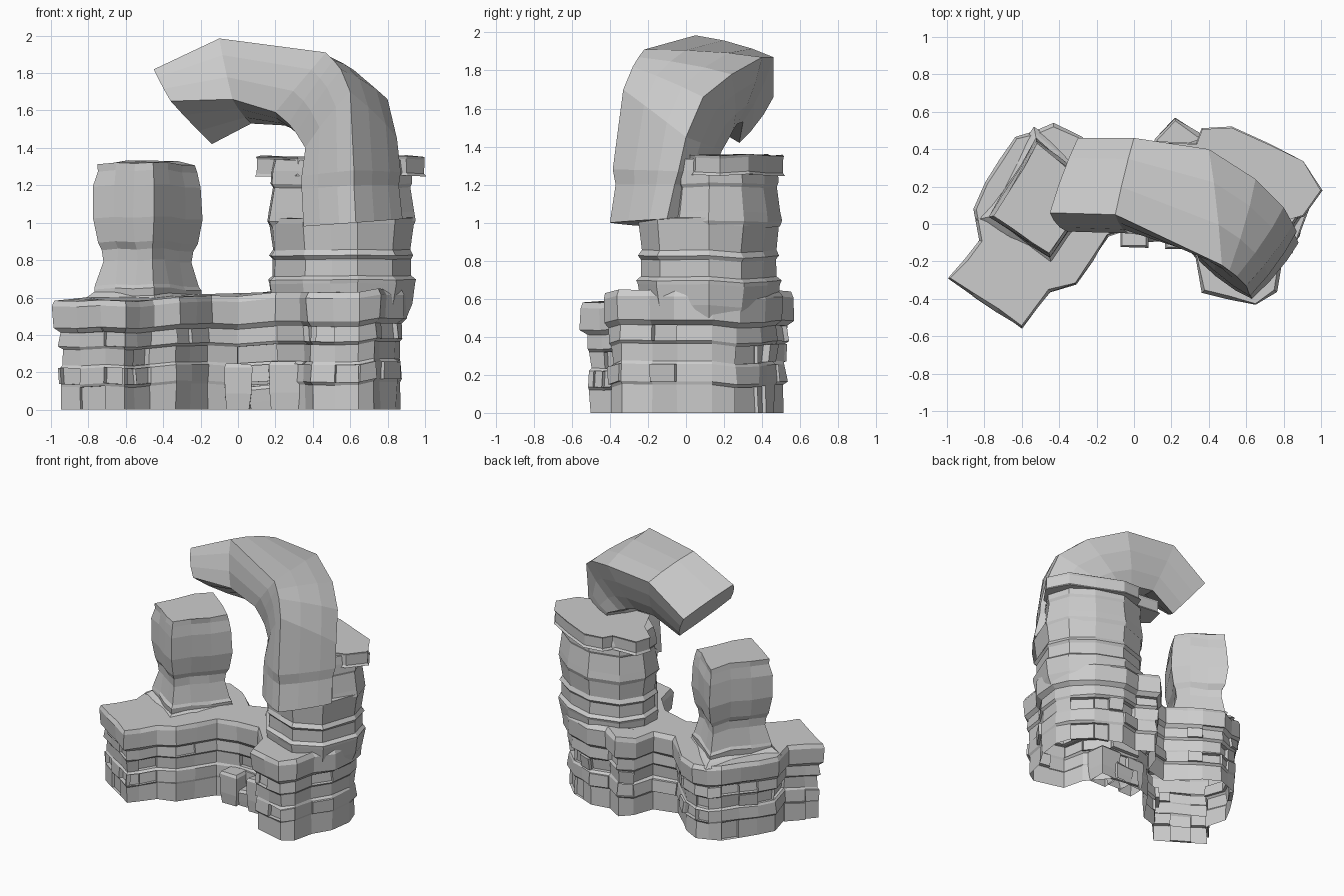
import bpy
import bmesh
import random
from mathutils import Vector

if "Cube" in bpy.data.objects:
    bpy.data.objects.remove(bpy.data.objects["Cube"], do_unlink=True)

stone = bpy.data.materials.new("grey stone")
stone.use_nodes = True
colour = (0.6, 0.6, 0.6, 1)
stone.diffuse_color = colour
stone.node_tree.nodes["Principled BSDF"].inputs["Base Color"].default_value = colour


def finish(name, bm):
    """Turn a bmesh into a flat shaded stone object."""
    mesh = bpy.data.meshes.new(name)
    bm.to_mesh(mesh)
    bm.free()
    mesh.materials.append(stone)
    bpy.context.collection.objects.link(bpy.data.objects.new(name, mesh))


def loft(bm, rings, bottom):
    """Bridge counterclockwise rings, close the top and maybe the bottom; return sides."""
    loops = [[bm.verts.new(p) for p in ring] for ring in rings]
    sides = []
    for low, high in zip(loops, loops[1:]):
        for i in range(len(low)):
            j = (i + 1) % len(low)
            sides.append(bm.faces.new((low[i], low[j], high[j], high[i])))
    if bottom:
        bm.faces.new(loops[0][::-1])
    bm.faces.new(loops[-1])
    return sides


def split(points, step):
    """Cut every edge of a closed outline into pieces of about the given step."""
    out = []
    for a, b in zip(points, points[1:] + points[:1]):
        a, b = Vector(a), Vector(b)
        n = max(1, round((b - a).length / step))
        out += [a.lerp(b, k / n) for k in range(n)]
    return out


def outward(plan):
    """Mitred outward direction at each point of a counterclockwise outline."""
    result = []
    for i, p in enumerate(plan):
        before = (p - plan[i - 1]).normalized()
        after = (plan[(i + 1) % len(plan)] - p).normalized()
        along = (before + after).normalized()
        result.append(Vector((along.y, -along.x)) / max(0.6, along.dot(before)))
    return result


def level(p):
    return 1


def strata(name, outline, layers, step=0.14, rough=0.01, blocks=0.0, seed=1,
           bottom=False, rise=level):
    """Stack an outline through (height, outward offset) layers, then push blocks in or out."""
    rng = random.Random(seed)
    plan = split(outline, step)
    normals = outward(plan)
    wobble = [rng.uniform(-rough, rough) for _ in plan]
    rings = []
    for z, offset in layers:
        ring = []
        for p, n, w in zip(plan, normals, wobble):
            q = p + n * (offset + rng.uniform(-rough, rough) / 2)
            ring.append((q.x, q.y, z * rise(q) + w if z > 0 else 0))
        rings.append(ring)
    bm = bmesh.new()
    sides = loft(bm, rings, bottom)
    bm.normal_update()
    chosen = [f for f in sides if f.calc_area() > 0.005
              and f.calc_center_median().z < 0.46 and rng.random() < blocks]
    if chosen:
        for f in bmesh.ops.extrude_discrete_faces(bm, faces=chosen)["faces"]:
            shift = f.normal * rng.choice((-0.03, -0.02, 0.015, 0.02))
            shift.z = 0
            for v in f.verts:
                v.co += shift
    finish(name, bm)


def cliff_rise(p):
    """The base climbs towards the tall pillar."""
    return 1 + 0.08 * min(1, max(0, (p.x + 0.35) / 0.7))


# Layered cliff base: one open shell around both masses and the wall between them
base_plan = [(-0.99, -0.29), (-0.6, -0.55), (-0.45, -0.36), (-0.31, -0.32), (-0.14, -0.06),
             (0, -0.01), (0.2, -0.04), (0.33, -0.18), (0.37, -0.36), (0.65, -0.43),
             (0.76, -0.36), (0.79, -0.19), (0.88, -0.06), (0.905, 0.14), (0.86, 0.28),
             (0.72, 0.41), (0.5, 0.5), (0.36, 0.47), (0.22, 0.56), (0.12, 0.45),
             (0.07, 0.3), (-0.08, 0.27), (-0.2, 0.38), (-0.28, 0.46), (-0.43, 0.53),
             (-0.63, 0.46), (-0.79, 0.22), (-0.86, 0.08), (-0.82, -0.09)]
strata("cliff_base", base_plan,
       [(0, -0.035), (0.13, -0.035), (0.145, -0.025), (0.23, -0.03), (0.245, -0.04),
        (0.33, -0.035), (0.345, -0.02), (0.42, -0.025), (0.445, 0.002), (0.56, 0.005),
        (0.59, -0.01)], rough=0.013, blocks=0.25, seed=4, rise=cliff_rise)

# Loose stones at the foot of the wall
for i, (x, y, w, h) in enumerate([(0.0, -0.05, 0.07, 0.24), (0.13, -0.02, 0.07, 0.13),
                                  (0.25, -0.05, 0.08, 0.25)]):
    square = [(x - w, y - w), (x + w, y - w), (x + w, y + w), (x - w, y + w)]
    strata("foot_stone_" + str(i), square,
           [(0, -0.01), (h / 3, 0), (h - 0.02, 0.005), (h, -0.01)], seed=i)

# Short pillar and its skirt
pillar_plan = [(-0.765, 0.04), (-0.45, -0.175), (-0.205, 0.2), (-0.52, 0.44)]
strata("short_pillar_skirt", pillar_plan,
       [(0.57, 0.06), (0.6, 0.025), (0.62, 0)], seed=2)
strata("short_pillar", pillar_plan,
       [(0.56, 0), (0.65, 0.005), (0.67, -0.005), (0.8, -0.035), (0.86, -0.03), (0.9, -0.01),
        (1.03, 0.01), (1.2, 0.003), (1.28, -0.008), (1.32, -0.012)], rough=0.014, seed=3)

# Tall pillar: wide lower drum, and an upper drum set back behind the arch
back = [(0.94, 0.12), (0.88, 0.3), (0.72, 0.42), (0.5, 0.49), (0.28, 0.42), (0.17, 0.27)]
strata("tall_pillar_lower", [(0.18, 0.1), (0.35, -0.14), (0.64, -0.25), (0.84, -0.15)] + back,
       [(0.48, -0.035), (0.56, -0.01), (0.67, 0.005), (0.69, 0.01), (0.71, -0.015),
        (0.8, -0.015), (0.82, 0), (0.85, -0.015), (0.99, 0), (1.02, 0)],
       step=0.2, rough=0.008, seed=5)
strata("tall_pillar_upper", [(0.18, 0.1), (0.36, -0.05), (0.6, -0.1), (0.84, -0.03)] + back,
       [(0.98, 0), (1.01, 0.012), (1.06, 0.005), (1.19, -0.015), (1.21, -0.005),
        (1.28, -0.01), (1.34, -0.02)], step=0.2, rough=0.008, seed=7)

# Overhanging cap of the tall pillar
cap_plan = [(0.1, 0.3), (0.13, 0.43), (0.34, 0.42), (0.37, 0.5), (0.52, 0.51), (0.72, 0.42),
            (0.9, 0.33), (0.995, 0.18), (0.9, 0.05), (0.7, -0.01), (0.32, 0), (0.24, 0.18)]
strata("pillar_cap", cap_plan, [(1.25, -0.01), (1.265, 0), (1.34, 0), (1.355, -0.005)],
       step=0.2, rough=0.006, seed=8, bottom=True)

# Arch: corner sections ordered front outer, back outer, back inner, front inner
sections = [
    [(0.63, -0.4, 1), (0.88, -0.1, 1.02), (0.6, 0.1, 1), (0.35, -0.2, 0.98)],
    [(0.62, -0.37, 1.2), (0.86, -0.06, 1.2), (0.6, 0.12, 1.2), (0.34, -0.17, 1.18)],
    [(0.62, -0.385, 1.28), (0.87, -0.04, 1.27), (0.6, 0.13, 1.25), (0.34, -0.16, 1.25)],
    [(0.6, -0.33, 1.7), (0.85, 0, 1.45), (0.55, 0.19, 1.38), (0.36, -0.14, 1.4)],
    [(0.55, -0.28, 1.82), (0.8, 0.09, 1.66), (0.42, 0.23, 1.45), (0.31, -0.11, 1.48)],
    [(0.51, -0.25, 1.87), (0.65, 0.24, 1.78), (0.34, 0.25, 1.49), (0.27, -0.1, 1.53)],
    [(0.47, -0.22, 1.91), (0.4, 0.4, 1.87), (0.25, 0.27, 1.52), (0.2, -0.08, 1.59)],
    [(-0.1, 0.05, 1.985), (0, 0.46, 1.87), (0.07, 0.3, 1.53), (-0.03, -0.05, 1.66)],
    [(-0.45, 0.06, 1.82), (-0.3, 0.46, 1.66), (-0.14, 0.28, 1.42), (-0.36, -0.04, 1.65)],
]


def rounded(corners):
    """Add two slightly bulged points between neighbouring corners."""
    pts = [Vector(c) for c in corners]
    mid = sum(pts, Vector()) / len(pts)
    out = []
    for a, b in zip(pts, pts[1:] + pts[:1]):
        out.append(a)
        for t in (0.36, 0.7):
            p = a.lerp(b, t)
            out.append(p + (p - mid).normalized() * 0.015)
    return out


arch = bmesh.new()
loft(arch, [rounded(s) for s in sections], True)
finish("arch", arch)
